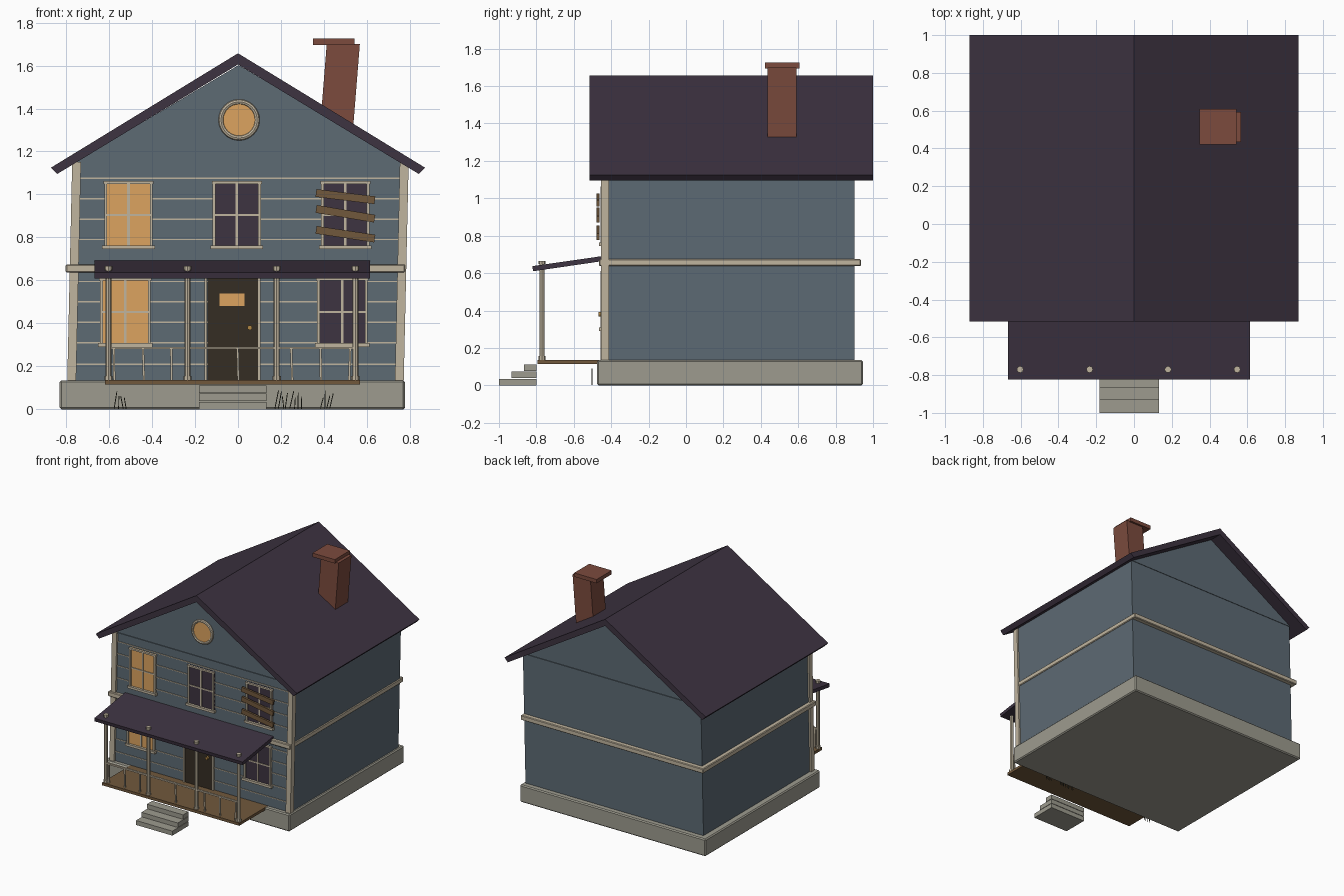
import bpy, bmesh, math, random
from mathutils import Matrix, Vector

random.seed(4)
if "Cube" in bpy.data.objects:
    bpy.data.objects.remove(bpy.data.objects["Cube"], do_unlink=True)


def material(name, r, g, b):
    m = bpy.data.materials.new(name)
    m.use_nodes = True
    m.diffuse_color = (r, g, b, 1)
    m.node_tree.nodes["Principled BSDF"].inputs["Base Color"].default_value = (r, g, b, 1)
    return m


WALL = material("slate blue siding", .11, .145, .175)
STONE = material("grey stone", .34, .33, .275)
TRIM = material("cream trim", .53, .46, .345)
ROOF = material("dark plum", .047, .033, .053)
GLOW = material("amber glow", .72, .37, .115)
WOOD = material("brown wood", .165, .098, .045)
DOOR = material("dark door", .036, .026, .017)
BRICK = material("red brick", .2, .07, .048)
BRASS = material("brass", .45, .25, .06)
GRASS = material("dry grass", .04, .04, .025)

LEAN = 0.0225      # the old house leans slightly to its left
FRONT = -0.44      # plane of the front wall


def finish(bm, name, mat, bevel=0):
    bmesh.ops.recalc_face_normals(bm, faces=bm.faces)
    me = bpy.data.meshes.new(name)
    bm.to_mesh(me)
    bm.free()
    me.materials.append(mat)
    ob = bpy.data.objects.new(name, me)
    bpy.context.collection.objects.link(ob)
    if bevel:
        mod = ob.modifiers.new("soft edges", 'BEVEL')
        mod.width = bevel
        mod.segments = 1
    return ob


def box(name, x, y, z, mat, lean=0, tilt=0, bevel=0):
    """Box from (low, high) ranges, sheared in x by height and tilted about y."""
    bm = bmesh.new()
    bmesh.ops.create_cube(bm, size=1)
    mid = Vector([(a + b) / 2 for a, b in (x, y, z)])
    size = [b - a for a, b in (x, y, z)]
    rot = Matrix.Rotation(tilt, 3, 'Y')
    for v in bm.verts:
        v.co = rot @ Vector([c * s for c, s in zip(v.co, size)]) + mid
        v.co.x += lean * (v.co.z - 0.65)
    return finish(bm, name, mat, bevel)


def prism(name, profile, low, high, mat, axis='Y'):
    """Extrude an (x, z) profile along y, or a (y, z) profile along x."""
    bm = bmesh.new()
    put = (lambda p: (p[0], low, p[1])) if axis == 'Y' else (lambda p: (low, p[0], p[1]))
    face = bm.faces.new([bm.verts.new(put(p)) for p in profile])
    ext = bmesh.ops.extrude_face_region(bm, geom=[face])["geom"]
    shift = Vector((0, high - low, 0)) if axis == 'Y' else Vector((high - low, 0, 0))
    bmesh.ops.translate(bm, vec=shift, verts=[g for g in ext if isinstance(g, bmesh.types.BMVert)])
    return finish(bm, name, mat)


def cylinder(name, centre, r, depth, mat, axis='Z', sides=8):
    bm = bmesh.new()
    bmesh.ops.create_cone(bm, cap_ends=True, segments=sides, radius1=r, radius2=r, depth=depth)
    if axis == 'Y':
        bmesh.ops.rotate(bm, verts=bm.verts, matrix=Matrix.Rotation(math.pi / 2, 3, 'X'))
    bmesh.ops.translate(bm, verts=bm.verts, vec=centre)
    return finish(bm, name, mat)


# Main body, foundation and gable
box("foundation", (-.83, .777), (-.475, .945), (0, .135), STONE, bevel=.008)
box("house_walls", (-.77, .77), (FRONT, .9), (.13, 1.14), WALL, LEAN)
prism("gable", [(-.765, 1.145), (.77, 1.145), (.775, 1.135), (0, 1.602), (-.77, 1.135)][:2] + [(.003, 1.602)],
      FRONT, .9, WALL)
box("gable_seam", (-.757, .78), (FRONT - .004, .904), (1.136, 1.144), WALL)
box("storey_band", (-.802, .777), (-.465, .935), (.637, .675), TRIM, bevel=.005)
for side, name in ((-1, "right"), (1, "left")):
    xs = sorted((side * .783, side * .742))
    box("corner_trim_" + name, xs, (-.455, -.413), (.135, 1.15), TRIM, LEAN)

# Siding battens on the front
for z in (1.075, .98, .885, .79, .595, .5, .405, .31, .21):
    box("siding_batten", (-.745, .745), (FRONT - .005, FRONT), (z - .003, z + .003), TRIM, LEAN)

# Main roof
half = [(.87, 1.125), (.842, 1.095)]
prism("main_roof", [(0, 1.657)] + half + [(0, 1.605)] + [(-x, z) for x, z in reversed(half)],
      -.515, 1, ROOF)

# Leaning chimney with an offset cap
box("chimney", (.329, .483), (.435, .592), (1.25, 1.7), BRICK, .08)
box("chimney_cap", (.348, .542), (.422, .608), (1.695, 1.725), BRICK)


# Windows
def window(x0, x1, z0, z1, pane):
    f = .013
    xm, zm = (x0 + x1) / 2, (z0 + z1) / 2
    y = (FRONT - .018, FRONT)
    box("window_pane", (x0, x1), (FRONT - .007, FRONT), (z0, z1), pane)
    for x in (x0, x1 - f):
        box("window_jamb", (x, x + f), y, (z0, z1), TRIM)
    box("window_head", (x0 - .004, x1 + .004), y, (z1 - f, z1), TRIM)
    box("window_sill", (x0 - .01, x1 + .01), (FRONT - .025, FRONT), (z0 - .003, z0 + .015), TRIM)
    box("window_mullion", (xm - .006, xm + .006), (FRONT - .012, FRONT), (z0, z1), TRIM)
    box("window_crossbar", (x0, x1), (FRONT - .012, FRONT), (zm - .005, zm + .005), TRIM)


window(-.622, -.397, .748, 1.062, GLOW)
window(-.118, .107, .748, 1.062, ROOF)
window(.387, .612, .748, 1.062, ROOF)
window(-.642, -.407, .293, .612, GLOW)
window(.368, .603, .293, .612, ROOF)
for z, angle in ((.99, 7), (.91, 9.5), (.815, 8.5)):
    box("window_board", (.362, .638), (-.478, -.462), (z - .018, z + .018), WOOD,
        tilt=math.radians(angle))

# Round attic window
cylinder("attic_pane", (.005, FRONT - .004, 1.347), .083, .012, GLOW, 'Y', 32)
bpy.ops.mesh.primitive_torus_add(location=(.005, FRONT - .006, 1.347), rotation=(math.pi / 2, 0, 0),
                                 major_segments=32, minor_segments=8,
                                 major_radius=.084, minor_radius=.012)
ring = bpy.context.object
ring.name = "attic_window_ring"
ring.data.materials.append(TRIM)
bpy.ops.object.shade_smooth_by_angle()

# Front door
box("door", (-.143, .093), (FRONT - .01, FRONT), (.135, .61), DOOR)
for x in (-.157, .093):
    box("door_jamb", (x, x + .012), (FRONT - .016, FRONT), (.135, .61), TRIM)
box("door_window", (-.085, .03), (FRONT - .014, FRONT), (.48, .54), GLOW)
cylinder("door_knob", (.055, FRONT - .018, .38), .011, .022, BRASS, 'Y', 12)

# Porch deck, roof, posts and railing
box("porch_deck", (-.62, .567), (-.795, -.44), (.115, .136), WOOD)
prism("porch_roof", [(-.822, .637), (-.44, .692), (-.44, .665), (-.817, .61)], -.668, .615, ROOF, 'X')
for x in (-.603, -.235, .18, .546):
    cylinder("porch_post", (x, -.77, .395), .014, .54, TRIM)
    cylinder("post_base", (x, -.77, .146), .019, .02, TRIM)
    cylinder("post_cap", (x, -.77, .657), .018, .018, TRIM)
box("porch_rail", (-.603, .55), (-.777, -.763), (.28, .291), TRIM)
for x in (-.577, -.44, -.31, 0, .25, .385, .52):
    box("baluster", (x - .005, x + .005), (-.775, -.765), (.135, .285), TRIM,
        tilt=random.uniform(-.04, .04))

# Stone steps
for i in range(3):
    box("step", (-.182, .132), (-1 + .067 * i, -.8), (.038 * i, .038 * i + .035), STONE)

# Tufts of dry grass against the foundation
for x in (-.57, .18, .25, .39):
    for i in range(4):
        h = random.uniform(.05, .09)
        box("grass_blade", (x + .015 * i - .002, x + .015 * i + .002), (-.505, -.501), (0, h), GRASS,
            lean=0, tilt=random.uniform(-.3, .3)).location.z = .002
